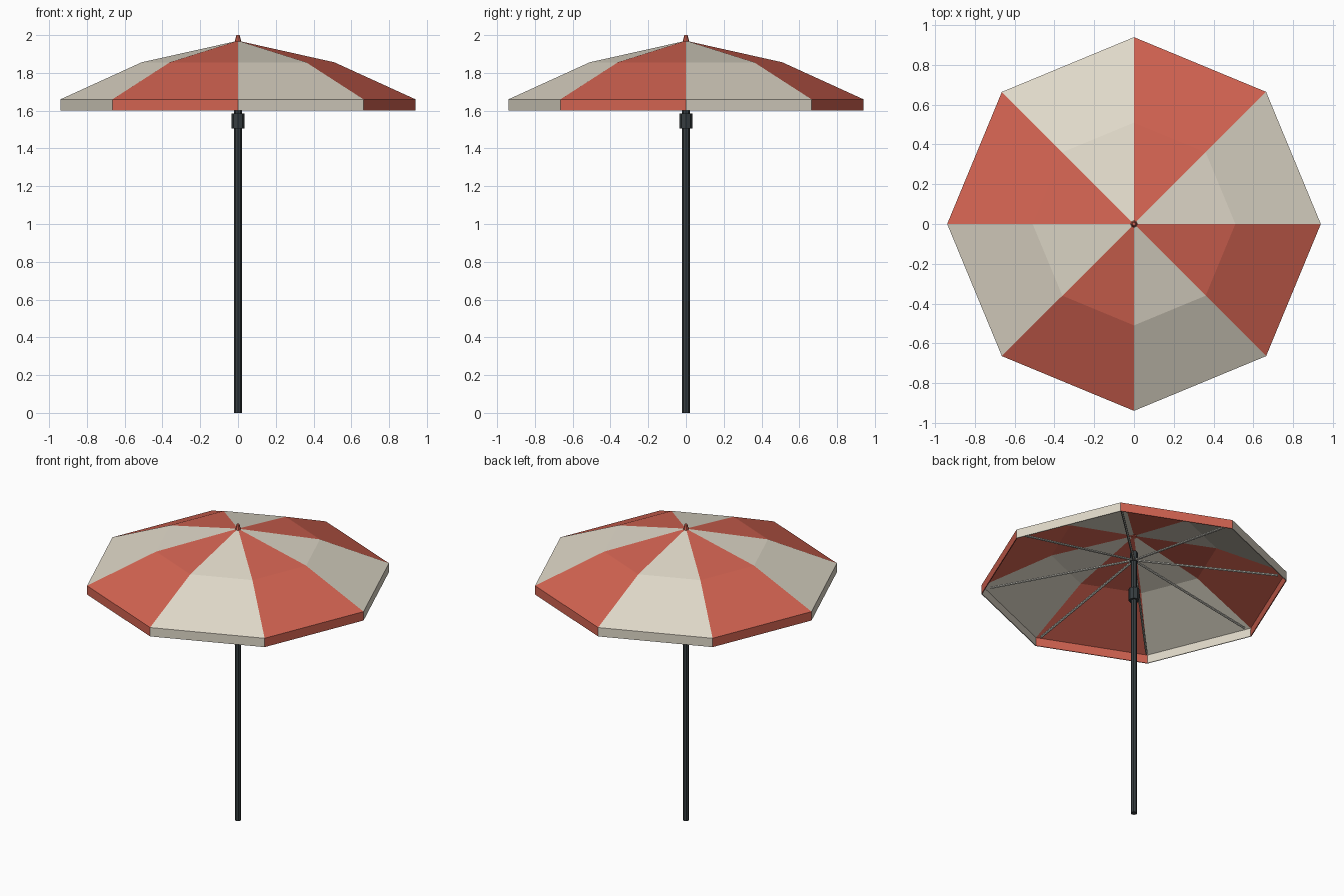
import bpy, bmesh, math
from mathutils import Vector

if "Cube" in bpy.data.objects:
    bpy.data.objects.remove(bpy.data.objects["Cube"])


def material(name, rgb):
    m = bpy.data.materials.new(name)
    m.diffuse_color = (*rgb, 1)
    m.use_nodes = True
    m.node_tree.nodes["Principled BSDF"].inputs["Base Color"].default_value = m.diffuse_color
    return m


CREAM = material("cream fabric", (0.74, 0.69, 0.58))
RED = material("coral red fabric", (0.65, 0.125, 0.083))
DARK = material("dark slate metal", (0.038, 0.048, 0.053))
GREY = material("pale grey metal", (0.50, 0.49, 0.44))
N = 8


def tube(name, a, b, r1, r2, mat, sides=8):
    """Flat-sided rod or cone from point a to point b."""
    a, b = Vector(a), Vector(b)
    bpy.ops.mesh.primitive_cone_add(vertices=sides, radius1=r1, radius2=r2,
                                    depth=(b - a).length, location=(a + b) / 2)
    o = bpy.context.object
    o.name = name
    o.rotation_euler = (b - a).to_track_quat('Z', 'Y').to_euler()
    o.data.materials.append(mat)
    return o


def polar(r, i, z):
    t = math.tau * i / N
    return (r * math.cos(t), r * math.sin(t), z)


# canopy: octagonal roof with two slopes and a hanging valance
bm = bmesh.new()
apex = bm.verts.new((0, 0, 1.97))
profile = [(0.51, 1.856), (0.94, 1.66), (0.94, 1.60)]
rings = [[bm.verts.new(polar(r, i, z)) for i in range(N)] for r, z in profile]
for i in range(N):
    j = (i + 1) % N
    faces = [bm.faces.new((apex, rings[0][i], rings[0][j]))]
    for up, low in zip(rings, rings[1:]):
        faces.append(bm.faces.new((up[i], low[i], low[j], up[j])))
    for f in faces:
        f.material_index = i % 2  # alternate panel colours
bm.normal_update()
mesh = bpy.data.meshes.new("canopy")
bm.to_mesh(mesh)
bm.free()
mesh.materials.append(CREAM)
mesh.materials.append(RED)
canopy = bpy.data.objects.new("canopy", mesh)
bpy.context.collection.objects.link(canopy)
sol = canopy.modifiers.new("thickness", 'SOLIDIFY')
sol.thickness = 0.006
sol.offset = -1

# finial on top
tube("finial", (0, 0, 1.955), (0, 0, 2.0), 0.02, 0.009, RED)

# pole, sliding collar and rib hub
tube("pole", (0, 0, 0), (0, 0, 1.85), 0.02, 0.02, DARK)
tube("collar", (0, 0, 1.505), (0, 0, 1.585), 0.034, 0.034, DARK)
tube("rib_hub", (0, 0, 1.78), (0, 0, 1.84), 0.026, 0.026, DARK)

# ribs radiating to the canopy corners
for i in range(N):
    tube(f"rib_{i + 1}", polar(0.01, i, 1.79), polar(0.885, i, 1.64),
         0.008, 0.008, GREY, 6)
